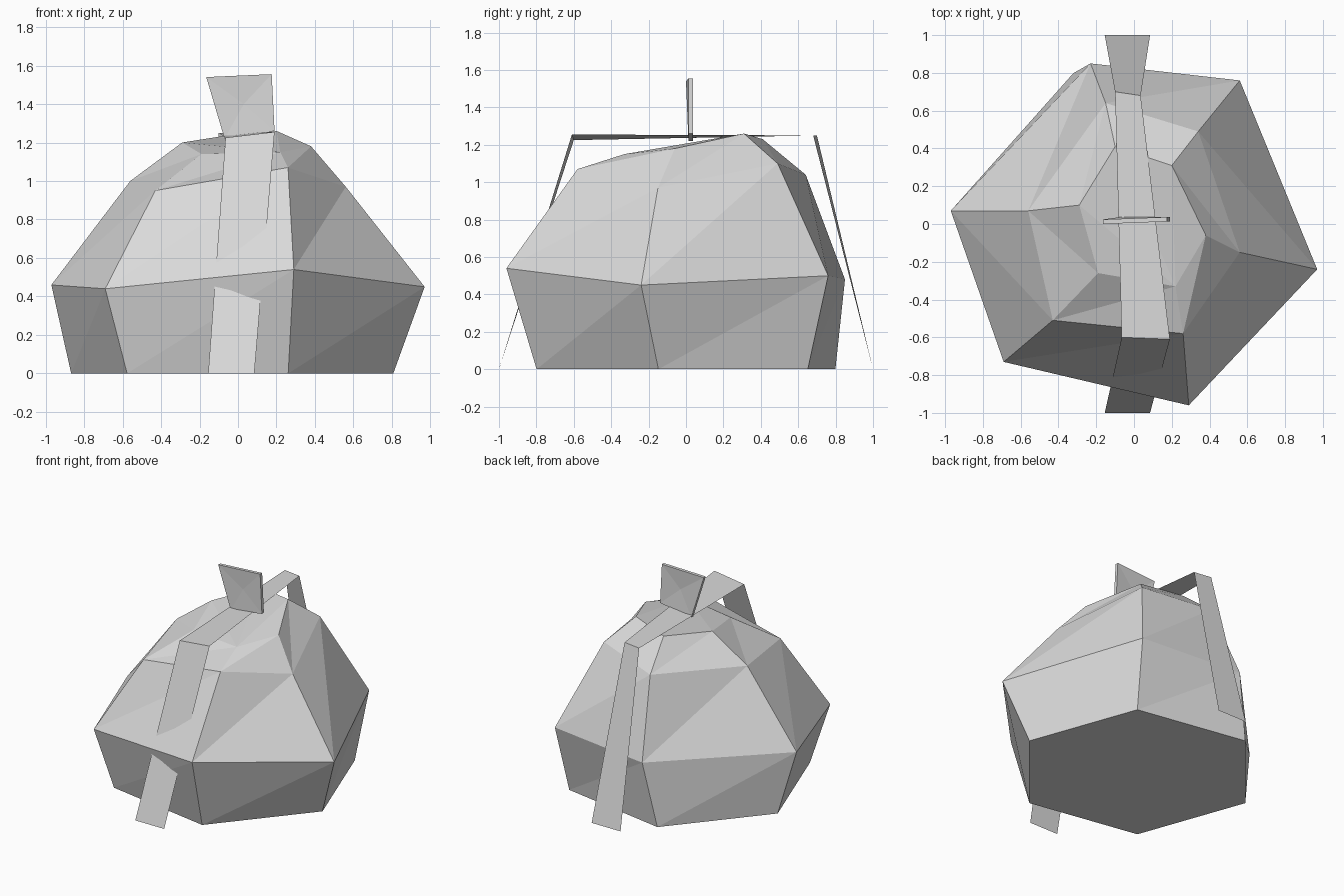
import bpy, math

if "Cube" in bpy.data.objects:
    bpy.data.objects.remove(bpy.data.objects["Cube"])

grey = bpy.data.materials.new("stone grey")
grey.diffuse_color = (0.7, 0.7, 0.7, 1)
grey.use_nodes = True
grey.node_tree.nodes["Principled BSDF"].inputs["Base Color"].default_value = grey.diffuse_color


def add_mesh(name, verts, faces):
    me = bpy.data.meshes.new(name)
    me.from_pydata(verts, [], faces)
    me.update()
    me.materials.append(grey)
    ob = bpy.data.objects.new(name, me)
    bpy.context.collection.objects.link(ob)
    return ob


def loft(rings):
    """Bridge closed rings with triangles, all diagonals leaning the same way."""
    n = len(rings[0])
    faces = [tuple(reversed(range(n)))]
    for r in range(len(rings) - 1):
        for i in range(n):
            a, b = r * n + i, r * n + (i + 1) % n
            faces += [(a, b, b + n), (a, b + n, a + n)]
    last = (len(rings) - 1) * n
    # cap as a fan
    faces += [(last, last + i, last + i + 1) for i in range(1, n - 1)]
    return [v for ring in rings for v in ring], faces


# Boulder: regular six-sided base, then three irregular rings
base = [(-0.03 + 0.85 * math.cos(math.radians(a)), 0.85 * math.sin(math.radians(a)), 0)
        for a in range(-70, 290, 60)]
belly = [(0.29, -0.96, 0.54), (0.97, -0.24, 0.45), (0.56, 0.76, 0.50),
         (-0.23, 0.85, 0.48), (-0.97, 0.07, 0.46), (-0.69, -0.73, 0.44)]
shoulder = [(0.26, -0.58, 1.07), (0.56, -0.15, 0.97), (0.34, 0.49, 1.10),
            (-0.15, 0.64, 1.04), (-0.56, 0.07, 1.00), (-0.43, -0.51, 0.95)]
crown = [(0.22, -0.33, 1.15), (0.38, -0.06, 1.18), (0.20, 0.31, 1.26),
         (-0.10, 0.41, 1.23), (-0.29, 0.10, 1.20), (-0.19, -0.26, 1.14)]
add_mesh("boulder", *loft([base, belly, shoulder, crown]))

# Strap: one thin folded sheet running front to back over the boulder
strap = [(-0.155, -1.0, 0), (0.085, -1.0, 0),
         (-0.065, -0.60, 1.225), (0.19, -0.61, 1.255),
         (-0.10, 0.70, 1.25), (0.035, 0.68, 1.25),
         (-0.155, 1.0, 0), (0.085, 1.0, 0)]
add_mesh("strap", strap, [(i, i + 1, i + 3, i + 2) for i in (0, 2, 4)])

# Upright tag: slightly twisted thin plate, pinched toward its middle
outline = [(-0.07, 0.025, 1.22), (0.19, 0.025, 1.26),
           (0.175, 0.025, 1.555), (-0.165, 0.012, 1.54)]
verts, faces = [], []
for side in (-1, 1):
    o = len(verts)
    verts += [(x, y + side * 0.012, z) for x, y, z in outline]
    verts.append((0.03, 0.02 + side * 0.003, 1.40))
    for i in range(4):
        tri = (o + i, o + (i + 1) % 4, o + 4)
        faces.append(tri if side < 0 else tri[::-1])
for i in range(4):
    j = (i + 1) % 4
    faces.append((j, i, i + 5, j + 5))
add_mesh("tag", verts, faces)
